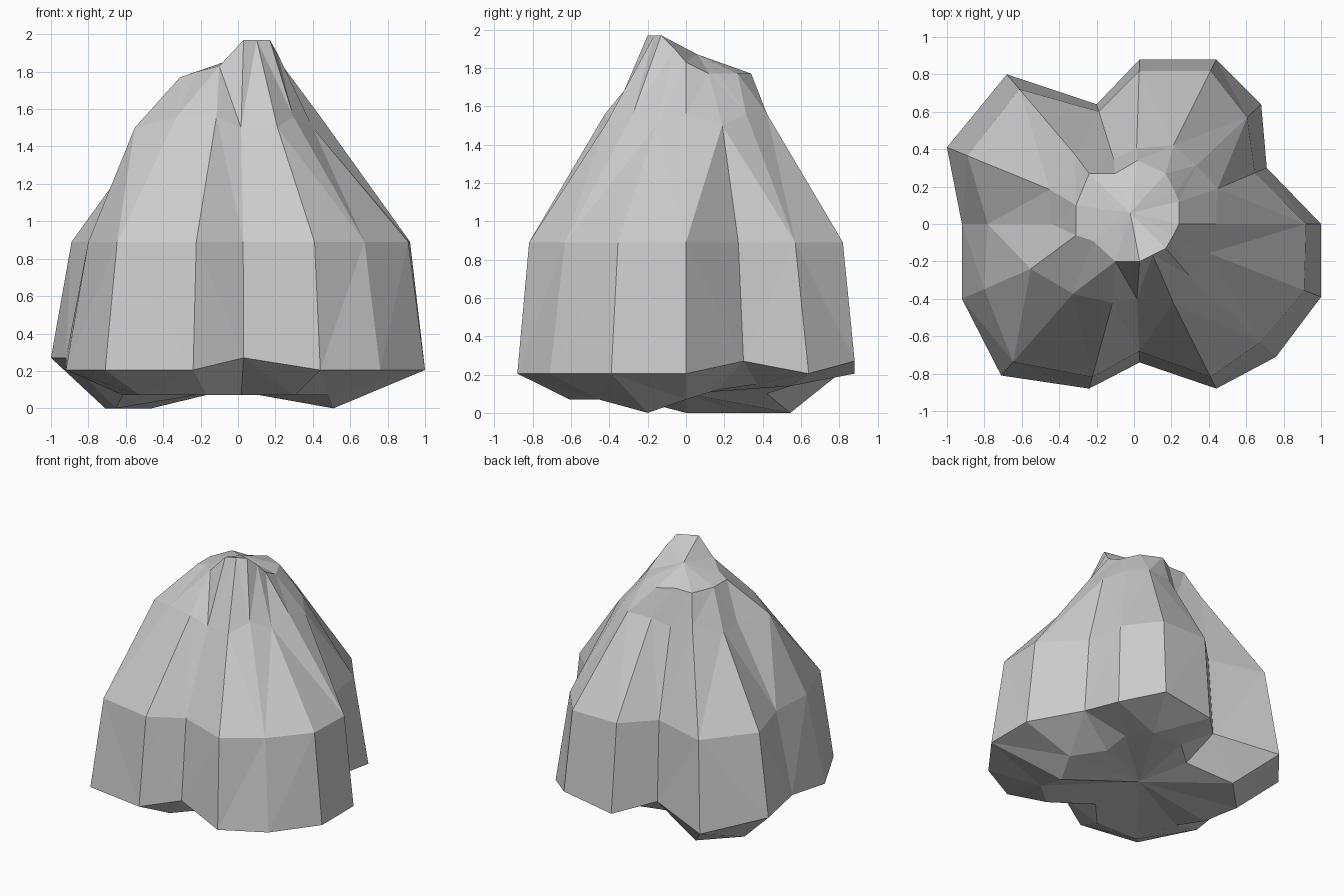
import bpy, bmesh

# Lobed footprint at the widest level (x, y), counter-clockwise from +x
outline = [(1.0, 0), (.71, .30), (.68, .64), (.44, .88), (.03, .88), (-.20, .64),
           (-.68, .80), (-1.0, .41), (-.92, 0), (-.92, -.40), (-.71, -.81),
           (-.24, -.88), (.03, -.74), (.44, -.88), (.76, -.71), (1.0, -.39)]
raised = {1, 3, 5, 7, 8, 12}          # rim corners that sit a little higher

# Scale of the footprint at each level, per corner
waist = [.92, .91, .89, .93, .93, .94, .90, .89, .85, .87, .91, .93, .92, .93, .89, .91]
shoulder = [.44, .63, .49, .48, .46, .54, .46, .45, .48, .60, .46, .48, .54, .48, .39, .40]
shoulder_low = {1, 5, 7, 8, 9, 12, 13, 15}
under = [.60, .55, .58, .62, .62, .66, .68, .71, .71, .67, .74, .69, .55, .69, .64, .51]
under_z = [.07, .12, .15, .14, .14, .10, 0, 0, 0, .07, .07, .07, .07, .07, .07, 0]

# Irregular crown rim
crown = [(.24, 0, 1.83), (.24, .12, 1.77), (.22, .17, 1.77), (.17, .27, 1.77),
         (.02, .34, 1.77), (-.10, .27, 1.77), (-.24, .27, 1.77), (-.31, .10, 1.77),
         (-.31, .02, 1.77), (-.31, -.06, 1.77), (-.22, -.09, 1.80), (-.10, -.20, 1.83),
         (.03, -.20, 1.97), (.10, -.165, 1.97), (.17, -.13, 1.97), (.21, -.06, 1.90)]


def level(scales, heights):
    return [(x * s, y * s, z) for (x, y), s, z in zip(outline, scales, heights)]


n = len(outline)
levels = [
    level(under, under_z),
    level([1] * n, [.27 if i in raised else .205 for i in range(n)]),
    level(waist, [.89] * n),
    level(shoulder, [1.5 if i in shoulder_low else 1.56 for i in range(n)]),
    crown,
]

# Skin the levels into one closed foliage mass
bm = bmesh.new()
rings = [[bm.verts.new(p) for p in pts] for pts in levels]
for a, b in zip(rings, rings[1:]):
    for i in range(n):
        j = (i + 1) % n
        bm.faces.new((a[i], a[j], b[j], b[i]))

# Underside and crown caps
for ring, centre in ((rings[0], (-.05, 0, .10)), (rings[-1], (-.02, .06, 1.87))):
    c = bm.verts.new(centre)
    for i in range(n):
        bm.faces.new((ring[i], ring[(i + 1) % n], c))

bmesh.ops.triangulate(bm, faces=[f for f in bm.faces if len(f.verts) > 3])
bmesh.ops.recalc_face_normals(bm, faces=bm.faces)
mesh = bpy.data.meshes.new("foliage")
bm.to_mesh(mesh)
bm.free()
bpy.context.collection.objects.link(bpy.data.objects.new("foliage", mesh))
